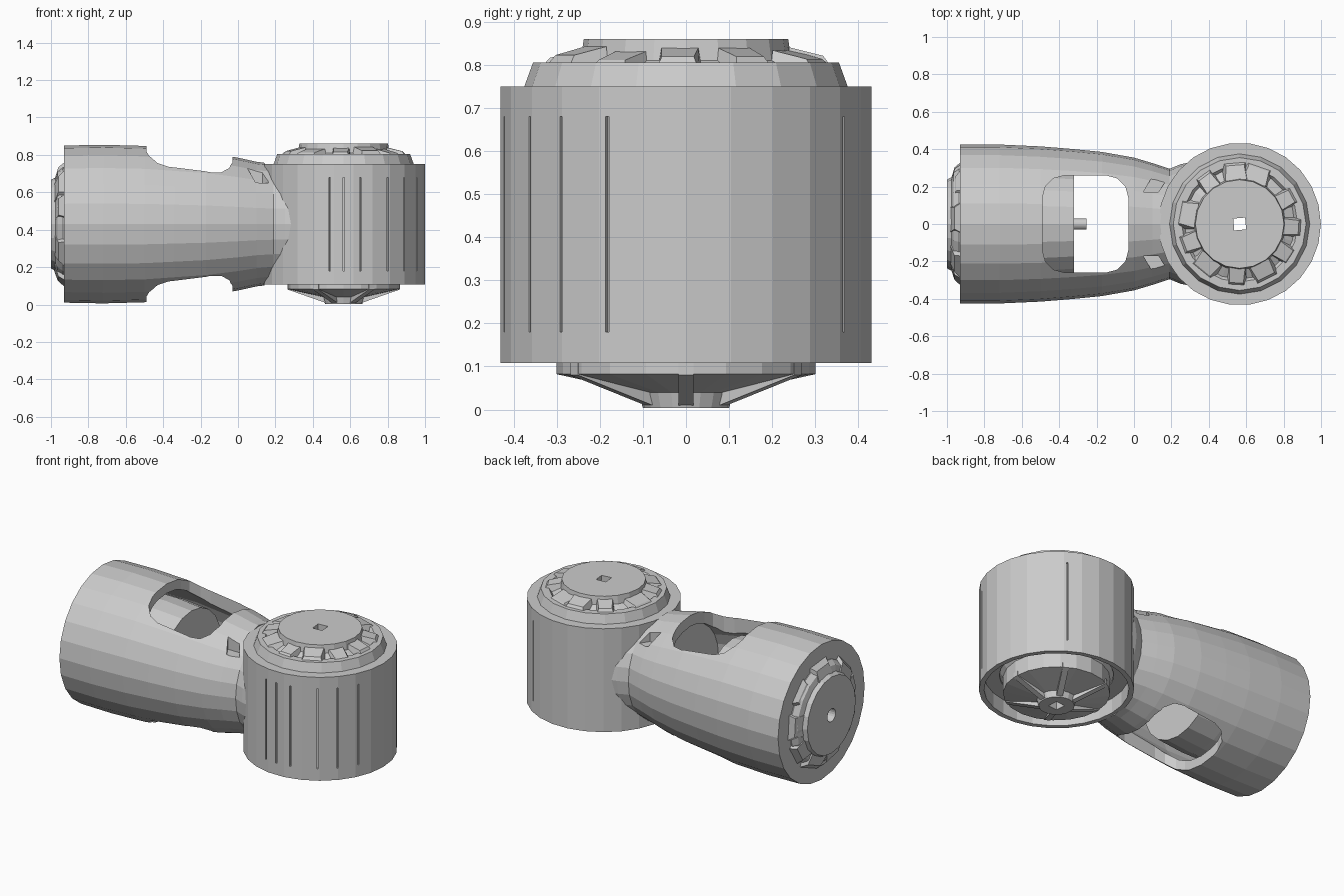
import bpy, bmesh, random
from math import sin, cos, pi, radians
from mathutils import Matrix, Vector

if "Cube" in bpy.data.objects:
    bpy.data.objects.remove(bpy.data.objects["Cube"])

random.seed(4)
CX, CZ = 0.565, 0.43          # vertical joint axis x, horizontal arm axis z
TO_X = Matrix.Translation((0, 0, CZ)) @ Matrix.Rotation(-pi / 2, 4, 'Y')   # lathe z -> -x
AT_JOINT = Matrix.Translation((CX, 0, 0))


def finish(bm, name, mat=Matrix()):
    bmesh.ops.remove_doubles(bm, verts=bm.verts, dist=1e-5)
    bmesh.ops.transform(bm, matrix=mat, verts=bm.verts)
    bmesh.ops.recalc_face_normals(bm, faces=bm.faces)
    me = bpy.data.meshes.new(name)
    bm.to_mesh(me)
    bm.free()
    ob = bpy.data.objects.new(name, me)
    bpy.context.collection.objects.link(ob)
    return ob


def skin(bm, rings, closed):
    n = len(rings[0])
    m = len(rings)
    for i in range(m if closed else m - 1):
        a, b = rings[i], rings[(i + 1) % m]
        for j in range(n):
            k = (j + 1) % n
            bm.faces.new((a[j], a[k], b[k], b[j]))


def lathe(name, profile, mat, segs=24, closed=False):
    bm = bmesh.new()
    rings = [[bm.verts.new((r * cos(2 * pi * j / segs), r * sin(2 * pi * j / segs), z))
              for j in range(segs)] for r, z in profile]
    skin(bm, rings, closed)
    return finish(bm, name, mat)


def loft_x(name, stations, segs=24):
    bm = bmesh.new()
    rings = [[bm.verts.new((x, ry * cos(2 * pi * j / segs), CZ + rz * sin(2 * pi * j / segs)))
              for j in range(segs)] for x, ry, rz in stations]
    skin(bm, rings, False)
    bm.faces.new(rings[0])
    bm.faces.new(rings[-1])
    return finish(bm, name)


def prism(name, pts, depth, mat=Matrix()):
    bm = bmesh.new()
    f = bm.faces.new([bm.verts.new((x, y, -depth / 2)) for x, y in pts])
    top = bmesh.ops.extrude_face_region(bm, geom=[f])['geom']
    bmesh.ops.translate(bm, vec=(0, 0, depth), verts=[v for v in top if isinstance(v, bmesh.types.BMVert)])
    return finish(bm, name, mat)


def cut(ob, cutter):
    cutter.hide_render = True
    mod = ob.modifiers.new("cut", 'BOOLEAN')
    mod.operation, mod.solver, mod.object = 'DIFFERENCE', 'EXACT', cutter
    bpy.context.view_layer.objects.active = ob
    bpy.ops.object.modifier_apply(modifier=mod.name)
    bpy.data.objects.remove(cutter)


def crown(name, count, r0, r1, z0, z1, mat):
    # ring of uneven sloped lugs around a cap
    bm = bmesh.new()
    for i in range(count):
        a = 2 * pi * (i + random.uniform(-.2, .2)) / count
        w = random.uniform(.25, .45) * 2 * pi * r1 / count
        h = z1 - random.uniform(0, .015)
        rot = Matrix.Rotation(a, 4, 'Z')
        v = [bm.verts.new(rot @ Vector(p)) for p in (
            (r0, -w, z0), (r1, -w, z0), (r1, w, z0), (r0, w, z0),
            (r0, -w * .8, h), (r1 - .03, -w * .7, h - .02), (r1 - .03, w * .7, h - .02), (r0, w * .8, h))]
        for f in ((0, 3, 2, 1), (4, 5, 6, 7), (0, 1, 5, 4), (1, 2, 6, 5), (2, 3, 7, 6), (3, 0, 4, 7)):
            bm.faces.new([v[k] for k in f])
    return finish(bm, name, mat)


# Vertical joint housing, open underneath
housing = lathe("joint_housing", [(.32, .75), (.434, .75), (.434, .108), (.405, .108), (.405, .2), (.32, .2)],
                AT_JOINT, 26, True)
for deg in (-100, -90, -78, -57, -42, -25, 58):
    cut(housing, prism("slot", [(.42, -.004), (.45, -.004), (.45, .004), (.42, .004)], .5,
                       AT_JOINT @ Matrix.Translation((0, 0, .43)) @ Matrix.Rotation(radians(deg), 4, 'Z')))

# Motor in the joint: stepped top cap, shallow cone underneath, hole right through
motor = lathe("joint_motor", [(0, .86), (.237, .86), (.245, .81), (.295, .785), (.31, .805), (.355, .805), (.375, .75),
                              (.33, .74), (.33, .22), (.30, .18), (.30, .082), (.11, .04), (.10, .003), (0, .003)],
              AT_JOINT, 20)
cut(motor, prism("through_hole", [(.045 * cos(radians(a)), .045 * sin(radians(a))) for a in (50, 140, 230, 320)],
                 3, AT_JOINT))
crown("joint_cap_lugs", 11, .235, .345, .78, .845, AT_JOINT)

# Tapered spokes under the joint
for i in range(6):
    prism("bottom_spoke", [(.08, .003), (.30, .08), (.30, .11), (.08, .06)], .035,
          AT_JOINT @ Matrix.Rotation(i * pi / 3, 4, 'Z') @ Matrix.Rotation(pi / 2, 4, 'X'))

# Horizontal arm, hollow behind its windows
arm = loft_x("arm_shell", [(-.93, .425, .42), (-.72, .425, .424), (-.5, .415, .418), (-.34, .402, .402),
                           (-.17, .385, .385), (0, .355, .355), (.1, .325, .333), (.19, .295, .322),
                           (.25, .32, .322), (.36, .34, .322)])
cut(arm, loft_x("cavity", [(-.9, .36, .36), (-.5, .36, .36), (-.2, .33, .33), (-.02, .29, .29)]))

# Rounded window straight through top and bottom
R = .12
pts = []
for sx, sy, start in ((-.03, .26, 0), (-.49, .26, 90), (-.49, -.26, 180), (-.03, -.26, 270)):
    ox, oy = sx + (R if sx < -.2 else -R), sy - R * (1 if sy > 0 else -1)
    pts += [(ox + R * cos(radians(start + t)), oy + R * sin(radians(start + t))) for t in (0, 30, 60, 90)]
cut(arm, prism("window", pts, 2, Matrix.Translation((0, 0, CZ))))

# Small pockets on top of the neck and the seat for the joint housing
for s in (-1, 1):
    cut(arm, prism("pocket", [(.05, s * .17), (.13, s * .17), (.17, s * .23), (.09, s * .24)], .14,
                   Matrix.Translation((0, 0, .72))))
cut(arm, prism("seat", [(.425 * cos(2 * pi * j / 26), .425 * sin(2 * pi * j / 26)) for j in range(26)], 2, AT_JOINT))

# Motor in the arm: shaft stub, drum seen through the window, cap at the left end
lathe("arm_motor", [(0, .255), (.03, .255), (.03, .32), (.295, .32), (.31, .50), (.31, .935),
                    (.285, .965), (.25, .975), (.237, 1.0), (.04, 1.0), (.04, .95), (0, .95)], TO_X, 20)
crown("arm_cap_lugs", 9, .235, .33, .92, .985, TO_X)
